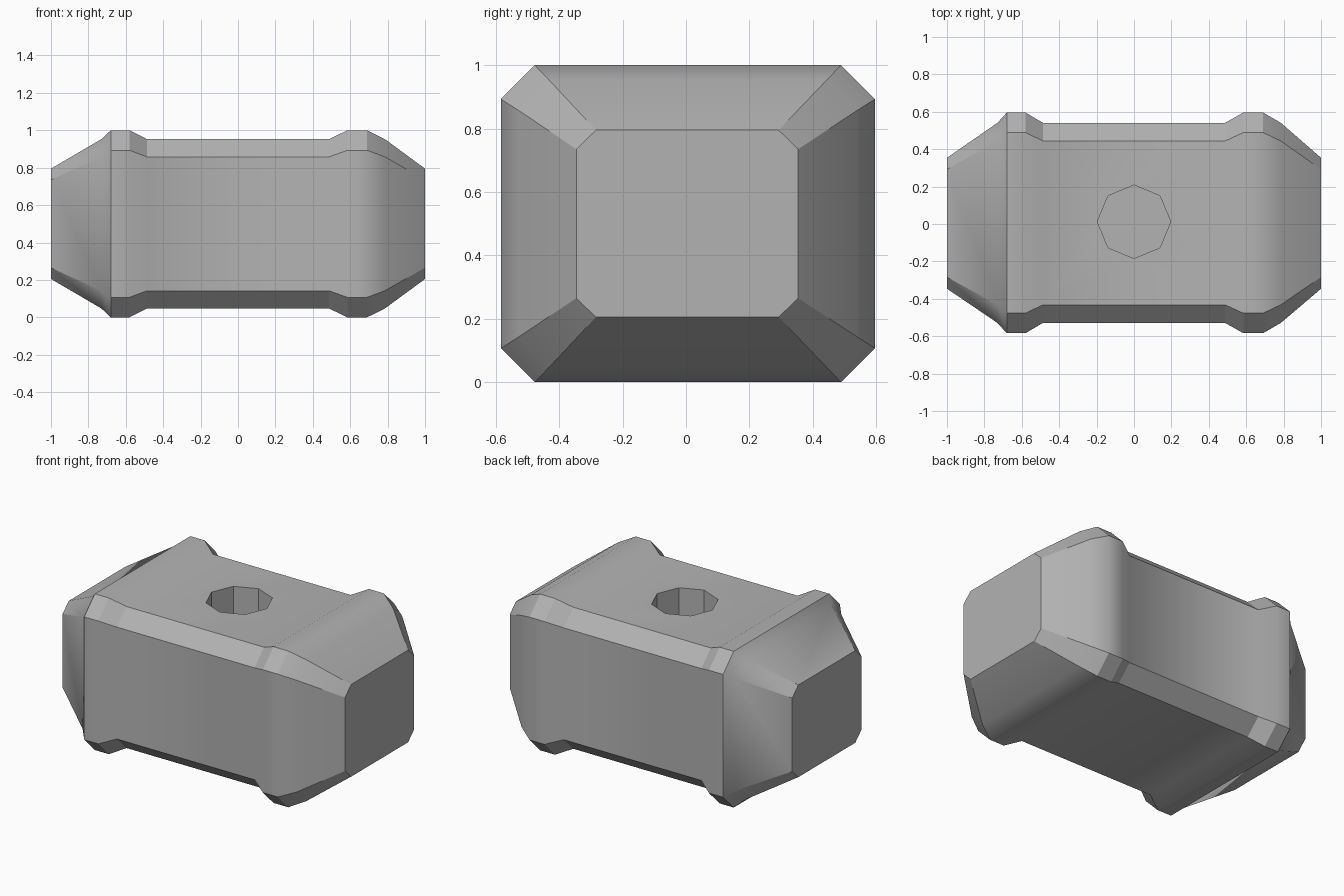
import bpy
import bmesh
import math

default = bpy.data.objects.get("Cube")
if default:
    bpy.data.objects.remove(default, do_unlink=True)

steel = bpy.data.materials.new("steel_grey")
steel.use_nodes = True
colour = (0.45, 0.45, 0.45, 1)
steel.diffuse_color = colour
steel.node_tree.nodes["Principled BSDF"].inputs["Base Color"].default_value = colour

MID_Z = 0.5
# Chamfered cross-sections: half width, half height, flat half width, flat half height
FACE = (0.35, 0.295, 0.288, 0.235)
BODY = (0.535, 0.453, 0.438, 0.358)
RIM = (0.59, 0.5, 0.483, 0.393)

# Stations along the head, from one striking face to the other
STATIONS = [(-1, FACE), (-0.73, BODY), (-0.68, RIM), (-0.58, RIM), (-0.487, BODY),
            (0.487, BODY), (0.585, RIM), (0.69, RIM), (0.785, BODY), (1, FACE)]


def section(bm, x, size):
    """Eight-sided ring; the flats sit slightly towards the back."""
    w, h, fw, fh = size
    ring = [(w, -fh), (w, fh), (fw, h), (-fw, h),
            (-w, fh), (-w, -fh), (-fw, -h), (fw, -h)]
    shift = 0.004 if size is FACE else 0.006
    return [bm.verts.new((x, y + shift, MID_Z + z)) for y, z in ring]


# Hammer head: loft through the sections and cap both ends
bm = bmesh.new()
rings = [section(bm, x, size) for x, size in STATIONS]
for a, b in zip(rings, rings[1:]):
    for i in range(len(a)):
        j = (i + 1) % len(a)
        bm.faces.new((a[i], a[j], b[j], b[i]))
bm.faces.new(rings[0])
bm.faces.new(rings[-1])
bmesh.ops.recalc_face_normals(bm, faces=bm.faces)
mesh = bpy.data.meshes.new("hammer_head")
bm.to_mesh(mesh)
bm.free()
head = bpy.data.objects.new("hammer_head", mesh)
bpy.context.collection.objects.link(head)
mesh.materials.append(steel)

# Handle socket: blind octagonal hole in the top
bpy.ops.mesh.primitive_cylinder_add(vertices=8, radius=0.196, depth=1, location=(0, 0.012, 0.95))
cutter = bpy.context.object
cutter.name = "socket_cutter"
cutter.hide_render = True
cutter.data.materials.append(steel)

socket = head.modifiers.new("socket", "BOOLEAN")
socket.operation = "DIFFERENCE"
socket.solver = "EXACT"
socket.object = cutter
bpy.ops.object.select_all(action="DESELECT")
head.select_set(True)
bpy.context.view_layer.objects.active = head
bpy.ops.object.modifier_apply(modifier=socket.name)
bpy.data.objects.remove(cutter, do_unlink=True)

# Smooth the gentle bends along the head, keep the chamfers crisp
bpy.ops.object.shade_smooth_by_angle(angle=math.radians(32))
